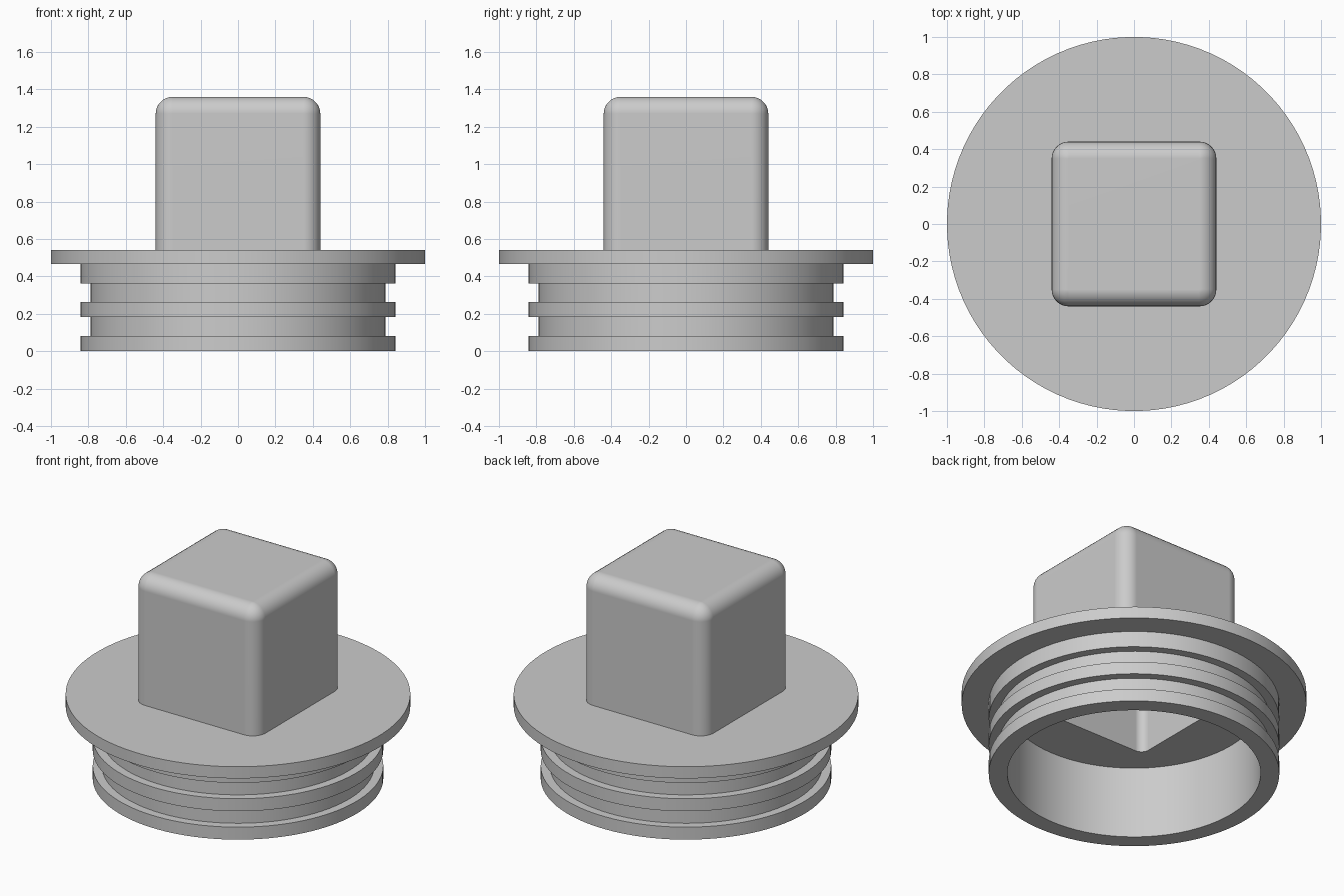
import bpy, bmesh
from math import cos, sin, pi, radians

default_cube = bpy.data.objects.get("Cube")
if default_cube:
    bpy.data.objects.remove(default_cube, do_unlink=True)

PER_CORNER = 24   # points in each quarter of a ring
FILLET_STEPS = 7


def circle(radius, z):
    return [(radius * cos(a), radius * sin(a), z)
            for a in (pi / 2 * (k + 0.5) / PER_CORNER for k in range(4 * PER_CORNER))]


def rounded_square(half, radius, z):
    points = []
    for corner in range(4):
        mid = pi / 2 * corner + pi / 4
        cx = (half - radius) * (1 if cos(mid) > 0 else -1)
        cy = (half - radius) * (1 if sin(mid) > 0 else -1)
        for j in range(PER_CORNER):
            a = pi / 2 * (corner + j / (PER_CORNER - 1))
            points.append((cx + radius * cos(a), cy + radius * sin(a), z))
    return points


def post(half, radius, bottom, top):
    """Rings of a square post with rounded corners and top, from the base up."""
    rings = [rounded_square(half, radius, bottom)]
    for i in range(FILLET_STEPS + 1):
        t = pi / 2 * i / FILLET_STEPS
        r = radius * cos(t)
        rings.append(rounded_square(half - radius + r, r, top - radius + radius * sin(t)))
    return rings


# Flange, ribbed skirt and inner bore: (radius, height)
skirt_profile = [
    (1.0, 0.54), (1.0, 0.465),
    (0.843, 0.465), (0.843, 0.363),
    (0.79, 0.363), (0.79, 0.262),
    (0.843, 0.262), (0.843, 0.182),
    (0.79, 0.182), (0.79, 0.08),
    (0.843, 0.08), (0.843, 0.0),
    (0.735, 0.0), (0.735, 0.46),
]

# Continuous shell: outer post, flange and skirt, then the hollow inside
rings = post(0.44, 0.09, 0.54, 1.36)[::-1]
rings += [circle(r, z) for r, z in skirt_profile]
rings += post(0.402, 0.052, 0.46, 1.322)

bm = bmesh.new()
loops = [[bm.verts.new(p) for p in ring] for ring in rings]
count = 4 * PER_CORNER
for upper, lower in zip(loops, loops[1:]):
    for k in range(count):
        n = (k + 1) % count
        bm.faces.new((upper[k], lower[k], lower[n], upper[n]))
bm.faces.new(loops[0])
bm.faces.new(loops[-1][::-1])
bmesh.ops.remove_doubles(bm, verts=bm.verts[:], dist=0.00001)
bmesh.ops.recalc_face_normals(bm, faces=bm.faces[:])

mesh = bpy.data.meshes.new("threaded_plug")
bm.to_mesh(mesh)
bm.free()
plug = bpy.data.objects.new("threaded_plug", mesh)
bpy.context.collection.objects.link(plug)

# Plain grey material
grey = bpy.data.materials.new("plain grey")
grey.use_nodes = True
colour = (0.6, 0.6, 0.6, 1.0)
grey.diffuse_color = colour
grey.node_tree.nodes["Principled BSDF"].inputs["Base Color"].default_value = colour
mesh.materials.append(grey)

# Smooth rounds, crisp edges and flat sides
bpy.ops.object.select_all(action='DESELECT')
plug.select_set(True)
bpy.context.view_layer.objects.active = plug
bpy.ops.object.shade_smooth_by_angle(angle=radians(30))
weighted = plug.modifiers.new("flat_sides", 'WEIGHTED_NORMAL')
weighted.keep_sharp = True
